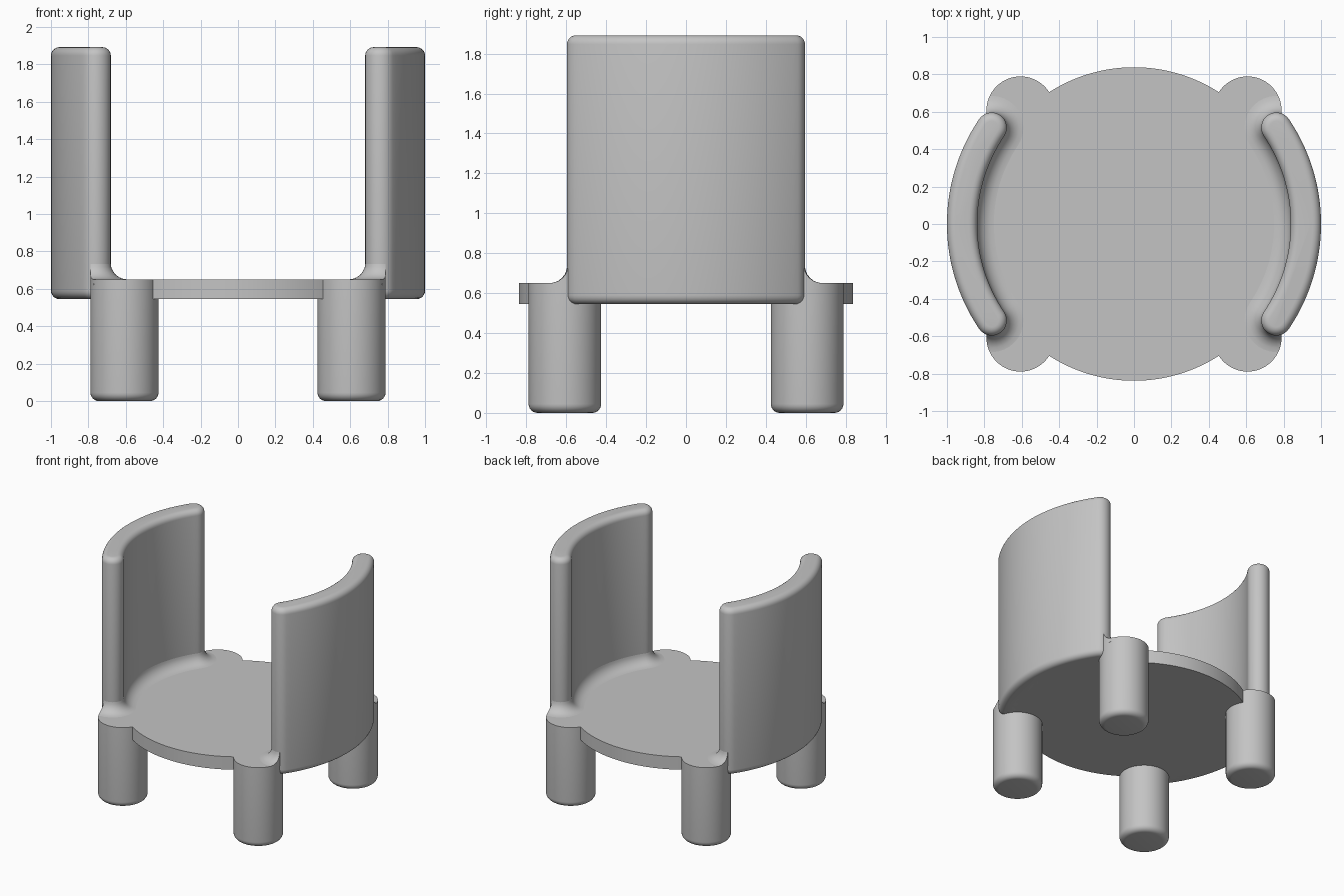
import bpy, bmesh
from math import sin, cos, pi, radians, sqrt

if "Cube" in bpy.data.objects:
    bpy.data.objects.remove(bpy.data.objects["Cube"])

# Main dimensions
SEAT_R, SEAT_LOW, SEAT_TOP = 0.838, 0.545, 0.65
LEG_R, LEG_POS = 0.182, 0.607
WALL_R, WALL_HALF, WALL_ANGLE, WALL_TOP = 0.919, 0.081, radians(34.1), 1.892
BEVEL, FILLET = 0.045, 0.09

grey = bpy.data.materials.new("plain grey")
grey.use_nodes = True
colour = (0.55, 0.55, 0.55, 1)
grey.diffuse_color = colour
grey.node_tree.nodes["Principled BSDF"].inputs["Base Color"].default_value = colour


def smooth(obj):
    bpy.ops.object.select_all(action='DESELECT')
    obj.select_set(True)
    bpy.context.view_layer.objects.active = obj
    bpy.ops.object.shade_smooth_by_angle(angle=radians(32))


def loft(name, layers):
    """Solid through a stack of (outline, height) layers of equal point count."""
    bm = bmesh.new()
    rings = [[bm.verts.new((x, y, z)) for x, y in pts] for pts, z in layers]
    for a, b in zip(rings, rings[1:]):
        for i in range(len(a)):
            j = (i + 1) % len(a)
            bm.faces.new((a[i], a[j], b[j], b[i]))
    bm.faces.new(rings[0][::-1])
    bm.faces.new(rings[-1])
    bmesh.ops.recalc_face_normals(bm, faces=bm.faces)
    mesh = bpy.data.meshes.new(name)
    bm.to_mesh(mesh)
    bm.free()
    mesh.materials.append(grey)
    obj = bpy.data.objects.new(name, mesh)
    bpy.context.collection.objects.link(obj)
    smooth(obj)
    return obj


def circle(cx, cy, r, n=64):
    return [(cx + r * cos(2 * pi * i / n), cy + r * sin(2 * pi * i / n)) for i in range(n)]


def curved_slot(half, side, n=40, caps=16):
    """Arc-shaped strip with round ends, seen from above."""
    pts = []
    for s in (1, -1):
        # long arc: outer one first, then the inner one back
        for i in range(n + 1):
            a = s * WALL_ANGLE * (2 * i / n - 1)
            r = WALL_R + s * half
            pts.append((r * cos(a), r * sin(a)))
        # round end
        end = s * WALL_ANGLE
        for i in range(1, caps):
            a = end + (0 if s > 0 else pi) + pi * i / caps
            pts.append((WALL_R * cos(end) + half * cos(a),
                        WALL_R * sin(end) + half * sin(a)))
    return [(side * x, y) for x, y in pts]


def footprint(n=720, legs=True):
    """Seat outline, reaching under the walls and optionally around the legs."""
    pts = []
    for i in range(n):
        a = 2 * pi * (i + 0.5) / n
        c, s = cos(a), sin(a)
        r = WALL_R if abs(s) < sin(WALL_ANGLE) else SEAT_R
        along = LEG_POS * (abs(c) + abs(s))
        reach = LEG_R ** 2 - (2 * LEG_POS ** 2 - along ** 2)
        if legs and reach > 0:
            r = max(r, along + sqrt(reach))
        pts.append((r * c, r * s))
    return pts


# Seat
seat_shape = footprint(360, legs=False)
loft("seat", [(seat_shape, SEAT_LOW), (seat_shape, SEAT_TOP)])

steps = [i * pi / 12 for i in range(7)]

# Legs with rounded feet
for fb, y in (("front", -LEG_POS), ("back", LEG_POS)):
    for lr, x in (("left", LEG_POS), ("right", -LEG_POS)):
        foot = [(circle(x, y, LEG_R - BEVEL * (1 - sin(t))), BEVEL * (1 - cos(t)))
                for t in steps]
        loft(f"{fb}_{lr}_leg", foot + [(circle(x, y, LEG_R), SEAT_TOP)])

# Curved side walls, and the fillets where they meet the seat and legs
for lr, side in (("left", 1), ("right", -1)):
    low = [(curved_slot(WALL_HALF - BEVEL * (1 - sin(t)), side),
            SEAT_LOW + BEVEL * (1 - cos(t))) for t in steps]
    high = [(curved_slot(WALL_HALF - BEVEL * (1 - cos(t)), side),
             WALL_TOP - BEVEL * (1 - sin(t))) for t in steps]
    loft(f"{lr}_side_wall", low + high)

    flare = [(curved_slot(WALL_HALF - 0.001 + FILLET * (1 - sin(t)), side),
              SEAT_TOP + FILLET * (1 - cos(t))) for t in steps]
    base = (curved_slot(WALL_HALF + FILLET, side), SEAT_TOP - 0.03)
    fillet = loft(f"{lr}_wall_fillet", [base] + flare)
    outline = footprint()
    cutter = loft("fillet_cutter", [(outline, SEAT_LOW), (outline, 1)])
    cutter.hide_render = True
    mod = fillet.modifiers.new("trim", 'BOOLEAN')
    mod.operation, mod.solver, mod.object = 'INTERSECT', 'EXACT', cutter
    bpy.context.view_layer.objects.active = fillet
    bpy.ops.object.modifier_apply(modifier="trim")
    bpy.data.objects.remove(cutter)
    smooth(fillet)
